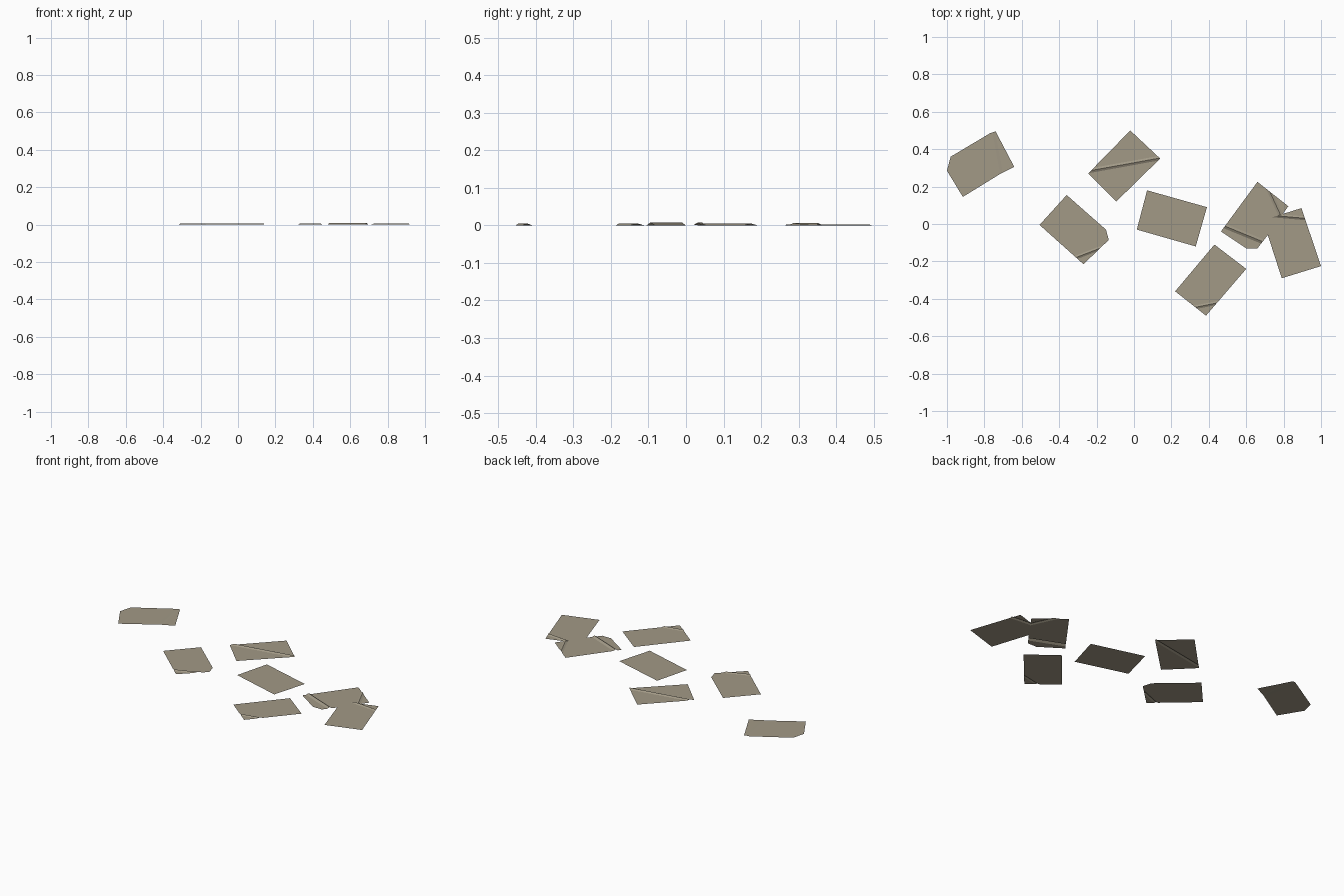
import bpy, bmesh
from mathutils import Vector

# one warm grey paper colour
paper = bpy.data.materials.new("warm_grey_paper")
paper.diffuse_color = (0.36, 0.32, 0.24, 1)


def sheet(name, outline, creases=(), z=0.0):
    """Flat single-sided sheet; each crease is (start, end, half width, height)."""
    bm = bmesh.new()
    bm.faces.new([bm.verts.new((x, y, z)) for x, y in outline])
    for a, b, w, h in creases:
        a, b = Vector((*a, z)), Vector((*b, z))
        d = (b - a).normalized()
        n = Vector((-d.y, d.x, 0))
        # cut both feet and the top of the ridge, then lift the top
        for off in (-w, 0, w):
            bmesh.ops.bisect_plane(bm, geom=bm.verts[:] + bm.edges[:] + bm.faces[:],
                                   plane_co=a + n * off, plane_no=n, dist=1e-5)
        for v in bm.verts:
            if abs((v.co - a).dot(n)) < 1e-4:
                v.co.z += h
    bm.normal_update()
    for f in bm.faces:
        if f.normal.z < 0:
            f.normal_flip()
    me = bpy.data.meshes.new(name)
    bm.to_mesh(me)
    bm.free()
    me.materials.append(paper)
    ob = bpy.data.objects.new(name, me)
    bpy.context.collection.objects.link(ob)
    return ob


# far left sheet with one torn corner and a faint bend
sheet("sheet_far_left",
      [(-0.98, 0.36), (-0.77, 0.485), (-0.74, 0.495), (-0.64, 0.305), (-0.72, 0.265),
       (-0.915, 0.145), (-1.0, 0.285)],
      [((-0.757, 0.49), (-0.715, 0.265), 0.015, 0.002)])

# left sheet with clipped corner and folded tip
sheet("sheet_left",
      [(-0.36, 0.155), (-0.15, -0.03), (-0.135, -0.085), (-0.27, -0.215), (-0.505, -0.005)],
      [((-0.305, -0.177), (-0.175, -0.127), 0.010, 0.005)])

# back sheet creased along its diagonal
sheet("sheet_back",
      [(-0.02, 0.50), (0.14, 0.35), (-0.095, 0.12), (-0.245, 0.27)],
      [((-0.225, 0.287), (0.135, 0.352), 0.012, 0.006)])

# flat middle sheet
sheet("sheet_middle", [(0.07, 0.18), (0.39, 0.09), (0.33, -0.12), (0.015, -0.03)])

# front sheet with folded tip
sheet("sheet_front",
      [(0.43, -0.11), (0.60, -0.24), (0.385, -0.49), (0.22, -0.36)],
      [((0.33, -0.445), (0.455, -0.42), 0.010, 0.005)])

# right sheet with two creases and a clipped corner
sheet("sheet_right_under",
      [(0.66, 0.225), (0.825, 0.095), (0.715, -0.06), (0.66, -0.13), (0.60, -0.13),
       (0.465, -0.04)],
      [((0.495, -0.015), (0.69, -0.095), 0.013, 0.008),
       ((0.725, 0.175), (0.785, 0.045), 0.012, 0.005)])

# far right sheet lying over its neighbour
sheet("sheet_right_over",
      [(0.69, 0.02), (0.895, 0.085), (1.0, -0.225), (0.79, -0.29)],
      [((0.75, 0.045), (0.92, 0.03), 0.010, 0.006)], z=0.001)
